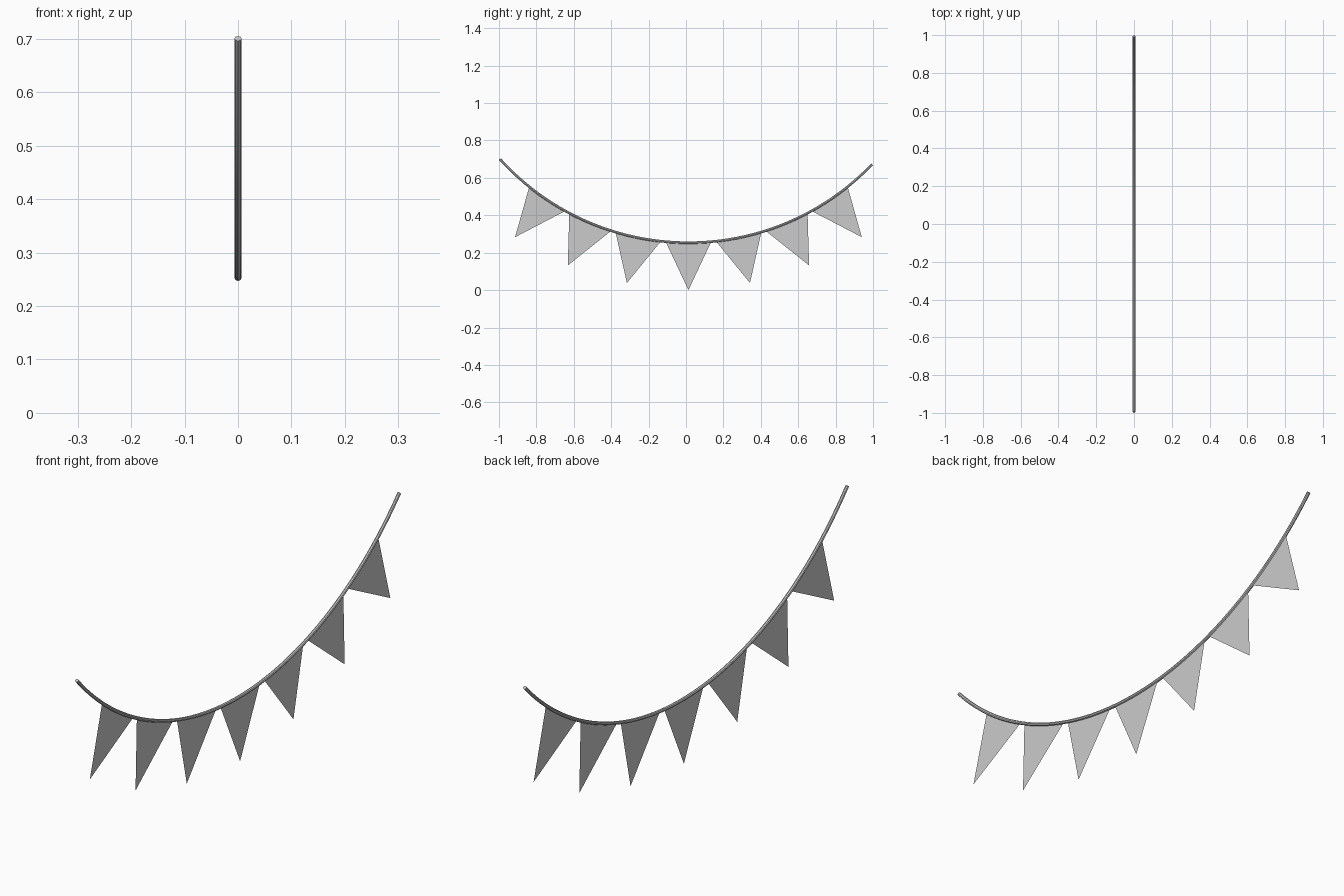
import bpy
from math import sin, cos, asin, sqrt

if "Cube" in bpy.data.objects:
    bpy.data.objects.remove(bpy.data.objects["Cube"])

R = 1.36            # radius of the hanging arc
CY = 0.013          # lowest point of the arc along y
LOW = 0.2535        # height of the string centre at the lowest point
CZ = LOW + R


def on_arc(d):
    """Point on the string at horizontal distance d from its lowest point."""
    return (0, CY + d, CZ - sqrt(R * R - d * d))


# String: round cord swept along the arc
a0, a1, n = asin(-1.008 / R), asin(0.982 / R), 48
curve = bpy.data.curves.new("string", 'CURVE')
curve.dimensions = '3D'
curve.bevel_depth = 0.0068
curve.bevel_resolution = 2
curve.use_fill_caps = True
spline = curve.splines.new('POLY')
spline.points.add(n)
for i, p in enumerate(spline.points):
    a = a0 + (a1 - a0) * i / n
    p.co = (0, CY + R * sin(a), CZ - R * cos(a), 1)
string = bpy.data.objects.new("string", curve)
bpy.context.collection.objects.link(string)
bpy.context.view_layer.objects.active = string
string.select_set(True)
bpy.ops.object.convert(target='MESH')
bpy.ops.object.shade_smooth_by_angle()


# Pennants: flat triangles hanging from the string
def pennant(name, inner, outer, tip_d, tip_z, side=1):
    verts = [on_arc(side * inner), (0, CY + side * tip_d, tip_z), on_arc(side * outer)]
    face = (0, 1, 2) if side > 0 else (2, 1, 0)
    mesh = bpy.data.meshes.new(name)
    mesh.from_pydata(verts, [], [face])
    bpy.context.collection.objects.link(bpy.data.objects.new(name, mesh))


pennant("pennant_middle", -0.122, 0.122, 0, 0.0)
pairs = [(0.147, 0.390, 0.329, 0.038),
         (0.412, 0.637, 0.645, 0.132),
         (0.658, 0.851, 0.927, 0.283)]
for i, spec in enumerate(pairs, 1):
    pennant(f"pennant_right_{i}", *spec, side=1)
    pennant(f"pennant_left_{i}", *spec, side=-1)
